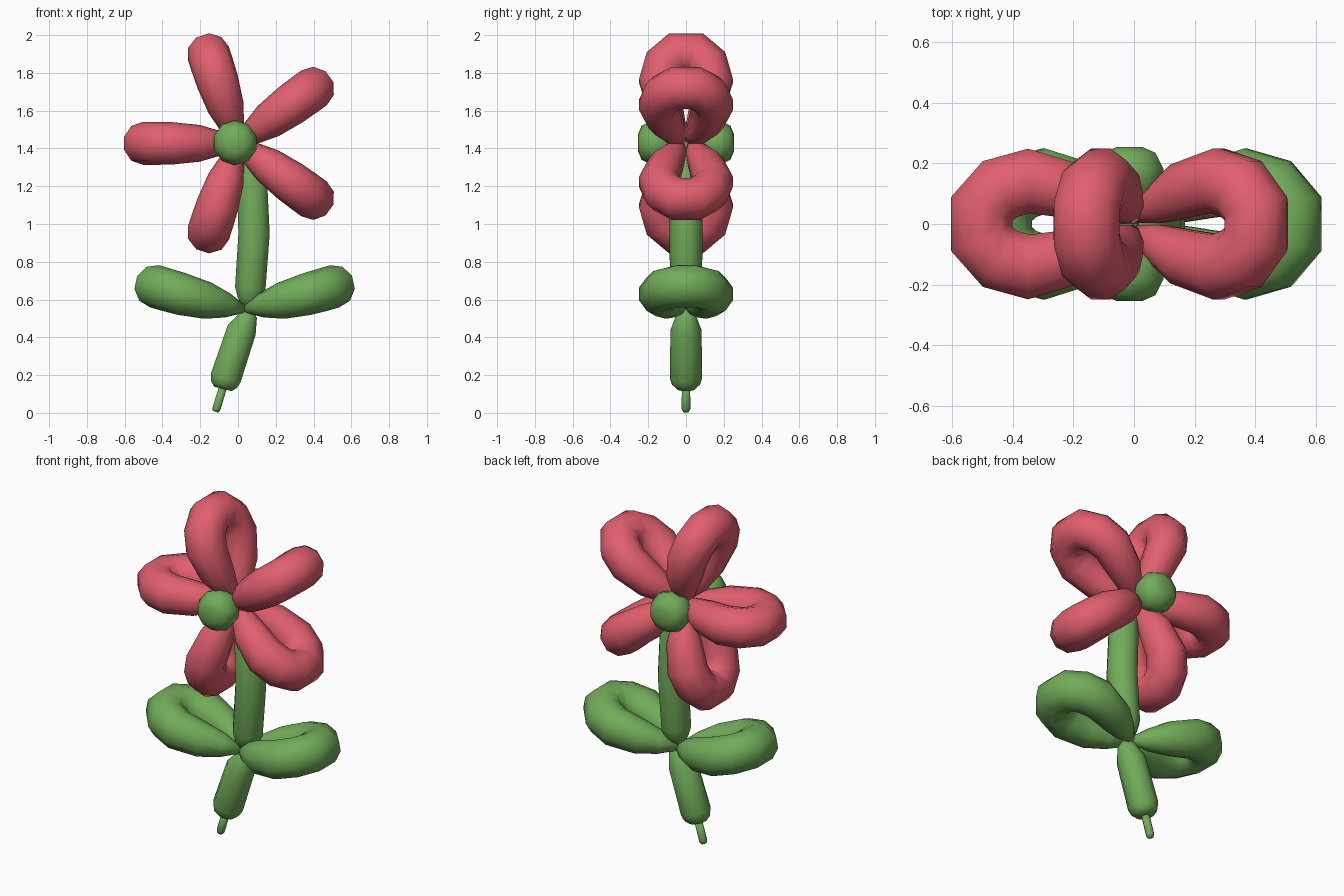
import bpy, bmesh, math
from mathutils import Vector

if "Cube" in bpy.data.objects:
    bpy.data.objects.remove(bpy.data.objects["Cube"])


def material(name, rgb):
    m = bpy.data.materials.new(name)
    m.diffuse_color = (*rgb, 1)
    m.use_nodes = True
    m.node_tree.nodes["Principled BSDF"].inputs["Base Color"].default_value = m.diffuse_color
    return m


RED = material("balloon_red", (0.75, 0.115, 0.155))
GREEN = material("balloon_green", (0.165, 0.41, 0.10))


def tube(name, pts, radii, normal, mat, sides=10):
    """Sweep a ring of varying radius along a planar path."""
    bm = bmesh.new()
    pts = [Vector(p) for p in pts]
    n = Vector(normal).normalized()
    rings = []
    for i, (p, r) in enumerate(zip(pts, radii)):
        t = Vector()
        if i > 0:
            t += (p - pts[i - 1]).normalized()
        if i < len(pts) - 1:
            t += (pts[i + 1] - p).normalized()
        t -= n * t.dot(n)
        b = t.normalized().cross(n).normalized()
        ring = []
        for k in range(sides):
            a = 2 * math.pi * k / sides
            ring.append(bm.verts.new(p + r * (math.cos(a) * n + math.sin(a) * b)))
        rings.append(ring)
    for r0, r1 in zip(rings, rings[1:]):
        for k in range(sides):
            j = (k + 1) % sides
            bm.faces.new((r0[k], r0[j], r1[j], r1[k]))
    bm.faces.new(rings[0])
    bm.faces.new(rings[-1])
    bmesh.ops.recalc_face_normals(bm, faces=bm.faces)
    for f in bm.faces:
        f.smooth = True
    me = bpy.data.meshes.new(name)
    bm.to_mesh(me)
    bm.free()
    me.materials.append(mat)
    ob = bpy.data.objects.new(name, me)
    bpy.context.collection.objects.link(ob)
    return ob


# Half of a folded balloon loop: distance from the twist, y offset, radius
HALF = [(0.0, 0.022, 0.022), (0.09, 0.06, 0.065), (0.20, 0.108, 0.097),
        (0.345, 0.142, 0.112), (0.44, 0.115, 0.114), (0.50, 0.05, 0.114)]
LOOP = HALF + [(d, -y, r) for d, y, r in reversed(HALF)]


def loop(name, x, z, degrees, length, mat, bend=0.0):
    a = math.radians(degrees)
    c, s = math.cos(a), math.sin(a)
    pts = [(x + d * length * c, y, z + d * length * s + bend * (d / 0.5) ** 2)
           for d, y, r in LOOP]
    tube(name, pts, [r for d, y, r in LOOP], (-s, 0, c), mat)


# Petals
for i in range(5):
    loop(f"petal_{i + 1}", -0.002, 1.427, 36 + 72 * i, 1.0, RED)

# Leaves
loop("leaf_right", 0.04, 0.55, 12, 0.965, GREEN, 0.02)
loop("leaf_left", 0.03, 0.55, 168, 0.965, GREEN, 0.02)

# Flower centre: one bubble in front, one behind
for name, s in (("centre_front", -1), ("centre_back", 1)):
    prof = [(0.0, 0.03), (0.07, 0.075), (0.12, 0.108), (0.18, 0.119),
            (0.235, 0.09), (0.254, 0.045)]
    tube(name, [(-0.015, s * y, 1.43) for y, r in prof],
         [r for y, r in prof], (0, 0, 1), GREEN)


def stem(name, prof):
    tube(name, [(x, 0, z) for x, z, r in prof], [r for x, z, r in prof],
         (0, 1, 0), GREEN)


# Stem pieces and tied nozzle
stem("upper_stem", [(0.04, 0.55, 0.02), (0.058, 0.60, 0.065), (0.065, 0.66, 0.085),
                    (0.085, 0.95, 0.087), (0.075, 1.20, 0.085),
                    (0.045, 1.33, 0.055), (0.01, 1.43, 0.02)])
stem("lower_stem", [(0.04, 0.57, 0.015), (0.048, 0.51, 0.055), (0.02, 0.44, 0.082),
                    (-0.065, 0.185, 0.086), (-0.074, 0.15, 0.074),
                    (-0.08, 0.127, 0.05)])
stem("nozzle", [(-0.075, 0.15, 0.022), (-0.114, 0.022, 0.023), (-0.119, 0.006, 0.016)])
